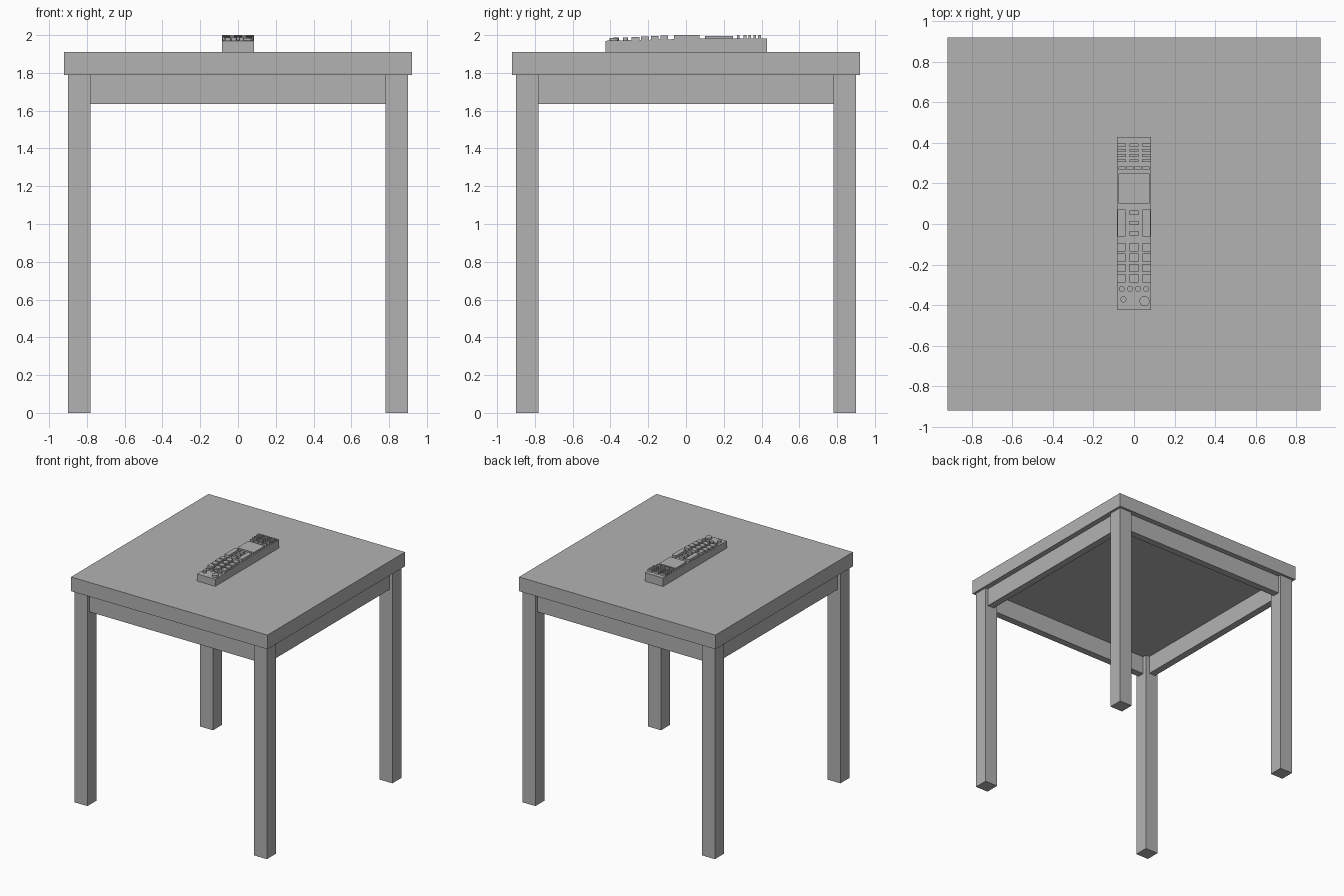
import bpy, bmesh, math
from mathutils import Matrix

if "Cube" in bpy.data.objects:
    bpy.data.objects.remove(bpy.data.objects["Cube"])

grey = bpy.data.materials.new("plain_grey")
grey.diffuse_color = (0.448, 0.448, 0.448, 1)
grey.use_nodes = True
grey.node_tree.nodes["Principled BSDF"].inputs["Base Color"].default_value = grey.diffuse_color


def finish(name, bm):
    bmesh.ops.recalc_face_normals(bm, faces=bm.faces[:])
    me = bpy.data.meshes.new(name)
    bm.to_mesh(me)
    bm.free()
    me.materials.append(grey)
    ob = bpy.data.objects.new(name, me)
    bpy.context.collection.objects.link(ob)
    return ob


def box(name, x0, x1, y0, y1, z0, z1):
    bm = bmesh.new()
    m = Matrix.Translation(((x0 + x1) / 2, (y0 + y1) / 2, (z0 + z1) / 2)) @ \
        Matrix.Diagonal((x1 - x0, y1 - y0, z1 - z0, 1))
    bmesh.ops.create_cube(bm, size=1, matrix=m)
    return finish(name, bm)


# Table top
TOP = 1.91
box("table_top", -0.92, 0.92, -0.92, 0.92, 1.79, TOP)

# Legs and aprons
for sx in (-1, 1):
    for sy in (-1, 1):
        xs = sorted((sx * 0.78, sx * 0.90))
        ys = sorted((sy * 0.78, sy * 0.90))
        box("table_leg", *xs, *ys, 0, 1.79)
for s in (-1, 1):
    a, b = sorted((s * 0.815, s * 0.875))
    box("cross_apron", -0.78, 0.78, a, b, 1.635, 1.79)
    box("side_apron", a, b, -0.78, 0.78, 1.635, 1.79)

# Remote body: side profile extruded across its width
profile = [(-0.425, TOP), (0.428, TOP), (0.428, 1.982), (0.08, 1.982),
           (-0.08, 1.978), (-0.425, 1.970)]
bm = bmesh.new()
face = bm.faces.new([bm.verts.new((-0.085, y, z)) for y, z in profile])
ext = bmesh.ops.extrude_face_region(bm, geom=[face])
bmesh.ops.translate(bm, vec=(0.17, 0, 0),
                    verts=[v for v in ext["geom"] if isinstance(v, bmesh.types.BMVert)])
finish("remote_body", bm)


def key_top(y):
    return min(2.0, 1.985 + max(0, y + 0.4) * 0.045)


def key(name, x, y, w, d):
    box(name, x - w / 2, x + w / 2, y - d / 2, y + d / 2, 1.96, key_top(y))


def round_key(name, x, y, r):
    bm = bmesh.new()
    z = key_top(y)
    bmesh.ops.create_cone(bm, cap_ends=True, segments=20, radius1=r, radius2=r,
                          depth=z - 1.96, matrix=Matrix.Translation((x, y, (z + 1.96) / 2)))
    finish(name, bm)


# Display window and tall rocker keys
box("remote_display", -0.077, 0.077, 0.10, 0.25, 1.96, 1.994)
for x in (-0.062, 0.062):
    key("rocker_key", x, 0.005, 0.04, 0.135)

# Rows of keys
for x in (-0.062, 0, 0.062):
    for y in (0.389, 0.364, 0.338, 0.312):
        key("slim_key", x, y, 0.043, 0.014)
    for y in (-0.115, -0.166, -0.217, -0.268):
        key("number_key", x, y, 0.042, 0.041)
for y in (0.055, 0.005, -0.045):
    key("centre_key", 0, y, 0.043, 0.022)
for x in (-0.06, -0.02, 0.02, 0.06):
    key("short_key", x, 0.276, 0.034, 0.014)
    round_key("round_key", x, -0.32, 0.014)
round_key("small_power_key", -0.052, -0.372, 0.015)
round_key("large_power_key", 0.052, -0.38, 0.025)
